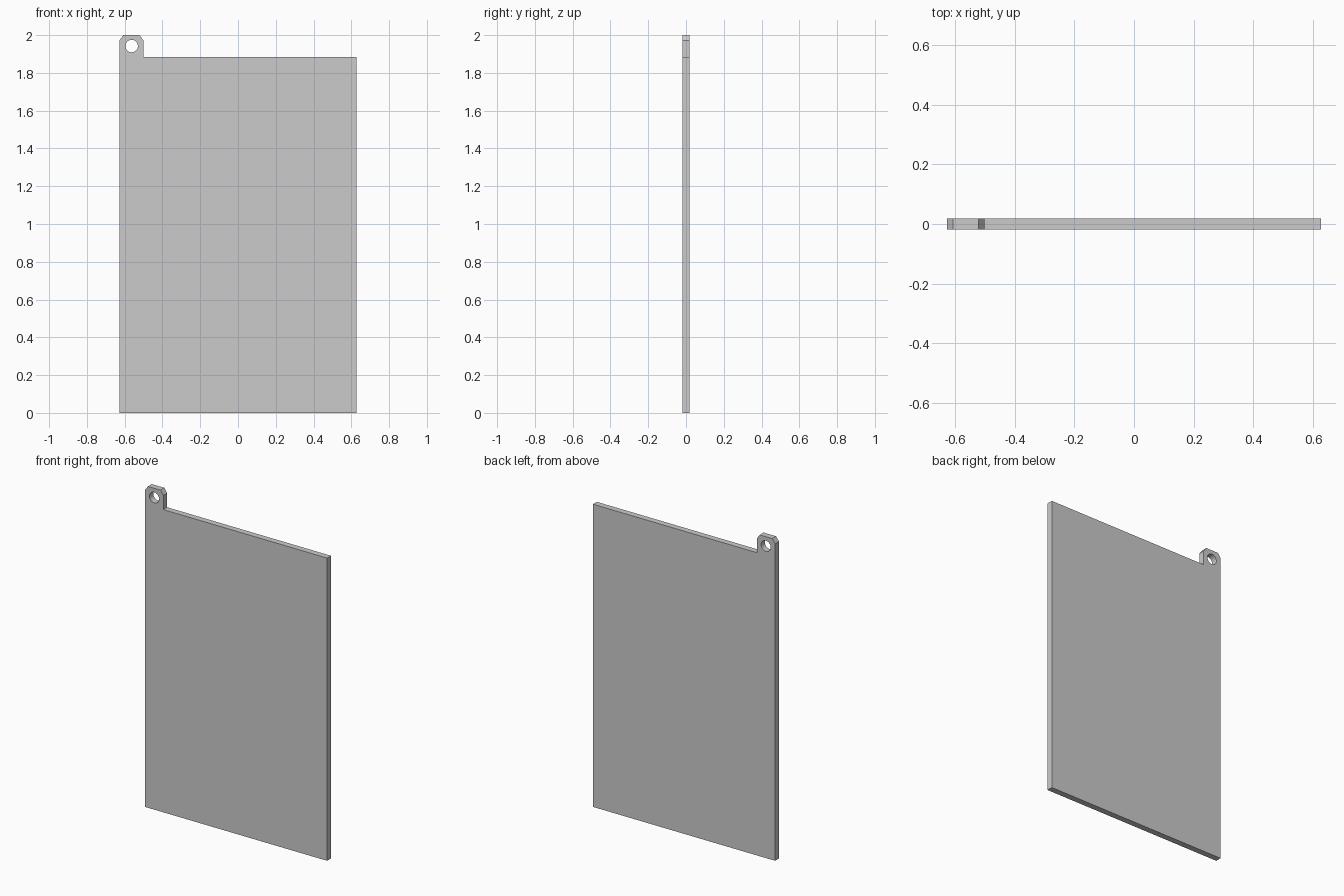
import bpy
from math import cos, sin, tau, pi

if "Cube" in bpy.data.objects:
    bpy.data.objects.remove(bpy.data.objects["Cube"])

HALF_W, TOP, TAB_X, TAB_TOP = 0.627, 1.884, -0.501, 2.0
CH_X, CH_Z = 0.02, 0.028
HALF_T = 0.019
HOLE_X, HOLE_Z, HOLE_R, HOLE_N = -0.563, 1.942, 0.033, 32

# Panel outline with a chamfered hanging tab at the upper left
outline = [
    (-HALF_W, 0), (HALF_W, 0), (HALF_W, TOP), (TAB_X, TOP),
    (TAB_X, TAB_TOP - CH_Z), (TAB_X - CH_X, TAB_TOP),
    (-HALF_W + CH_X, TAB_TOP), (-HALF_W, TAB_TOP - CH_Z),
]
# Round hole through the tab
hole = [(HOLE_X + HOLE_R * cos(tau * i / HOLE_N),
         HOLE_Z + HOLE_R * sin(tau * i / HOLE_N)) for i in range(HOLE_N)]

curve = bpy.data.curves.new("hanging_panel", 'CURVE')
curve.dimensions = '2D'
curve.fill_mode = 'BOTH'
curve.extrude = HALF_T
for points in (outline, hole):
    spline = curve.splines.new('POLY')
    spline.points.add(len(points) - 1)
    for p, (x, z) in zip(spline.points, points):
        p.co = (x, z, 0, 1)
    spline.use_cyclic_u = True

panel = bpy.data.objects.new("hanging_panel", curve)
bpy.context.collection.objects.link(panel)
panel.rotation_euler.x = pi / 2

# Turn into a flat-shaded mesh
bpy.context.view_layer.objects.active = panel
panel.select_set(True)
bpy.ops.object.convert(target='MESH')
bpy.ops.object.transform_apply(location=False, rotation=True, scale=False)
bpy.ops.object.mode_set(mode='EDIT')
bpy.ops.mesh.select_all(action='SELECT')
bpy.ops.mesh.remove_doubles(threshold=0.0001)
bpy.ops.mesh.normals_make_consistent(inside=False)
bpy.ops.object.mode_set(mode='OBJECT')
bpy.ops.object.shade_smooth_by_angle()
